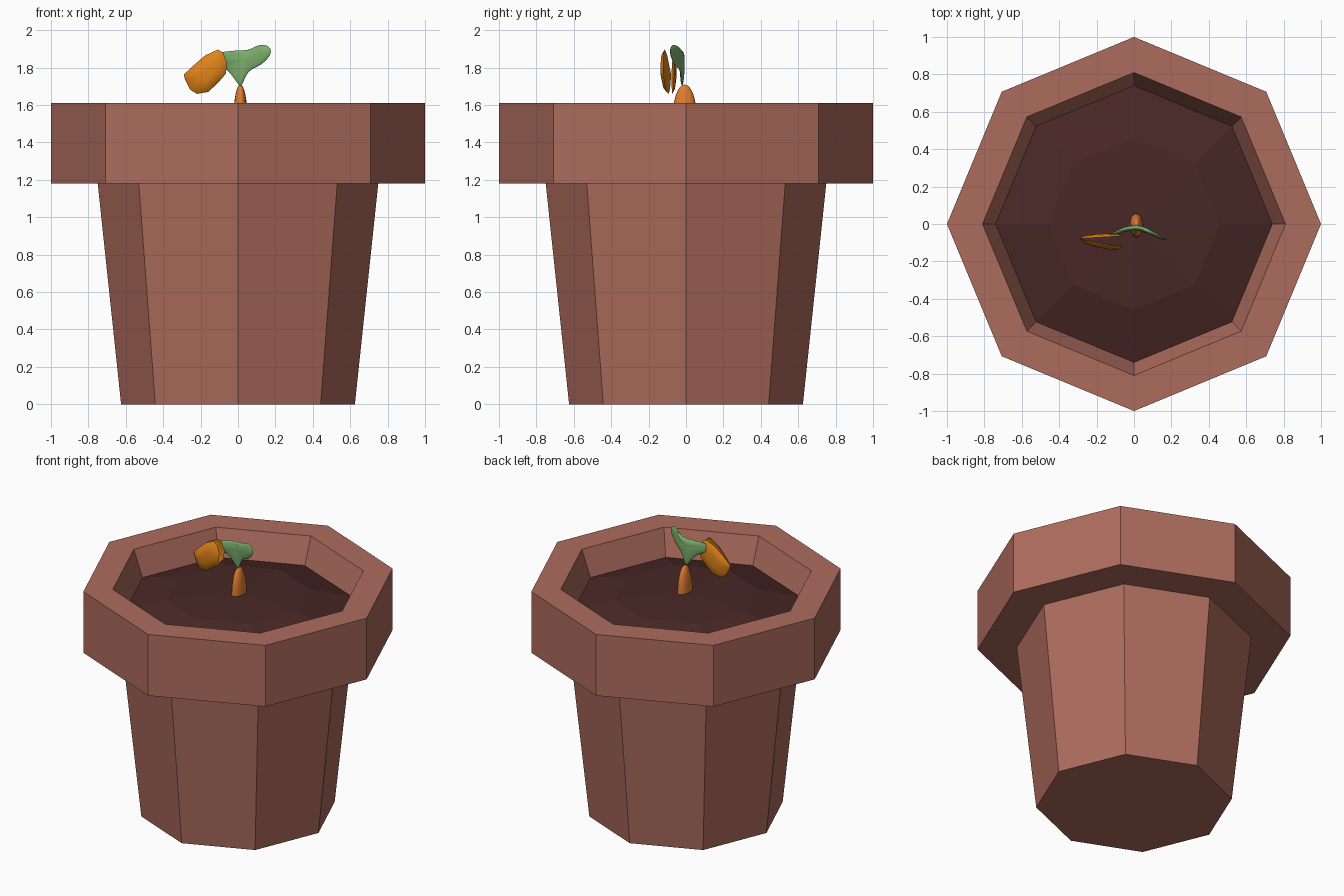
import bpy, bmesh
from math import sin, cos, pi

if "Cube" in bpy.data.objects:
    bpy.data.objects.remove(bpy.data.objects["Cube"])


def finish(name, bm, color, smooth=False):
    bmesh.ops.recalc_face_normals(bm, faces=bm.faces)
    me = bpy.data.meshes.new(name)
    bm.to_mesh(me)
    bm.free()
    ob = bpy.data.objects.new(name, me)
    bpy.context.collection.objects.link(ob)
    mat = bpy.data.materials.new(name + "_colour")
    mat.diffuse_color = (*color, 1)
    mat.use_nodes = True
    mat.node_tree.nodes["Principled BSDF"].inputs["Base Color"].default_value = mat.diffuse_color
    me.materials.append(mat)
    if smooth:
        bpy.ops.object.select_all(action='DESELECT')
        ob.select_set(True)
        bpy.context.view_layer.objects.active = ob
        bpy.ops.object.shade_smooth_by_angle(angle=0.9)
    return ob


def lathe(name, profile, color, sides=8, scale=(1, 1), centre=(0, 0), smooth=False):
    """Turn (radius, z) points about z; radius 0 gives a single pole."""
    bm = bmesh.new()
    rings = []
    for r, z in profile:
        n = sides if r > 0 else 1
        rings.append([bm.verts.new((centre[0] + scale[0] * r * cos(2 * pi * i / sides),
                                    centre[1] + scale[1] * r * sin(2 * pi * i / sides), z))
                      for i in range(n)])
    for a, b in zip(rings, rings[1:]):
        for i in range(sides):
            j = (i + 1) % sides
            quad = [a[i % len(a)], a[j % len(a)], b[j % len(b)], b[i % len(b)]]
            bm.faces.new(list(dict.fromkeys(quad)))
    return finish(name, bm, color, smooth)


def lens(name, outline, centre, y_of, front, back, color, subdiv=0):
    """Puffed sheet: an (x, z) outline with domed faces, bent along y by y_of(x)."""
    bm = bmesh.new()

    def ring(s, off):
        out = []
        for x, z in outline:
            px = centre[0] + s * (x - centre[0])
            pz = centre[1] + s * (z - centre[1])
            out.append(bm.verts.new((px, y_of(px) + off, pz)))
        return out

    rim, n = ring(1, 0), len(outline)
    for off in (-front, back):
        prev = rim
        for s, k in ((0.8, 0.65), (0.4, 1.0)):
            cur = ring(s, off * k)
            for i in range(n):
                j = (i + 1) % n
                bm.faces.new((prev[i], prev[j], cur[j], cur[i]))
            prev = cur
        tip = bm.verts.new((centre[0], y_of(centre[0]) + off, centre[1]))
        for i in range(n):
            bm.faces.new((prev[i], prev[(i + 1) % n], tip))
    ob = finish(name, bm, color, True)
    if subdiv:
        ob.modifiers.new("Round", 'SUBSURF').levels = subdiv
    return ob


# eight-sided pot with heavy rim
lathe("flower_pot", [(0, 0), (0.625, 0), (0.75, 1.18), (1, 1.18), (1, 1.61),
                     (0.81, 1.61), (0.735, 1.41), (0, 1.40)], (0.42, 0.15, 0.11))

# mounded soil
lathe("soil", [(0, 1.41), (0.74, 1.41), (0.74, 1.43), (0.46, 1.51), (0, 1.53)],
      (0.065, 0.021, 0.019))

# stubby stalk base
lathe("stalk_base", [(0, 1.50), (1, 1.50)] +
      [(cos(a * pi / 16), 1.53 + 0.18 * sin(a * pi / 16)) for a in range(8)] + [(0, 1.71)],
      (0.75, 0.20, 0.03), 16, (0.037, 0.065), (0.013, -0.007), True)

# twin seed leaves, bent forward at both ends
leaf = [(0.022, 1.69), (0.005, 1.69), (-0.04, 1.763), (-0.085, 1.80), (-0.13, 1.81),
        (-0.15, 1.84), (-0.13, 1.88), (-0.08, 1.888), (0, 1.897), (0.065, 1.895),
        (0.10, 1.922), (0.15, 1.933), (0.19, 1.91), (0.19, 1.87), (0.135, 1.81),
        (0.075, 1.79), (0.043, 1.755)]
lens("seed_leaves", leaf, (0.015, 1.845), lambda x: -0.02 - min(0.065, 2.6 * x * x),
     0.013, 0.013, (0.20, 0.43, 0.15), 1)

# split seed husk clasping the left leaf
husk = [(-0.107, 1.897), (-0.176, 1.865), (-0.24, 1.81), (-0.29, 1.763), (-0.283, 1.736),
        (-0.257, 1.683), (-0.22, 1.66), (-0.16, 1.67), (-0.11, 1.715), (-0.064, 1.768),
        (-0.06, 1.83), (-0.08, 1.88)]
mid = (-0.17, 1.775)
orange = (0.75, 0.23, 0.01)
lens("husk_front", husk, mid, lambda x: -0.08 - 0.18 * (x + 0.29), 0.028, -0.018, orange)
lens("husk_back", husk, mid, lambda x: -0.078 + 0.06 * (x + 0.29), -0.008, 0.018, orange)
